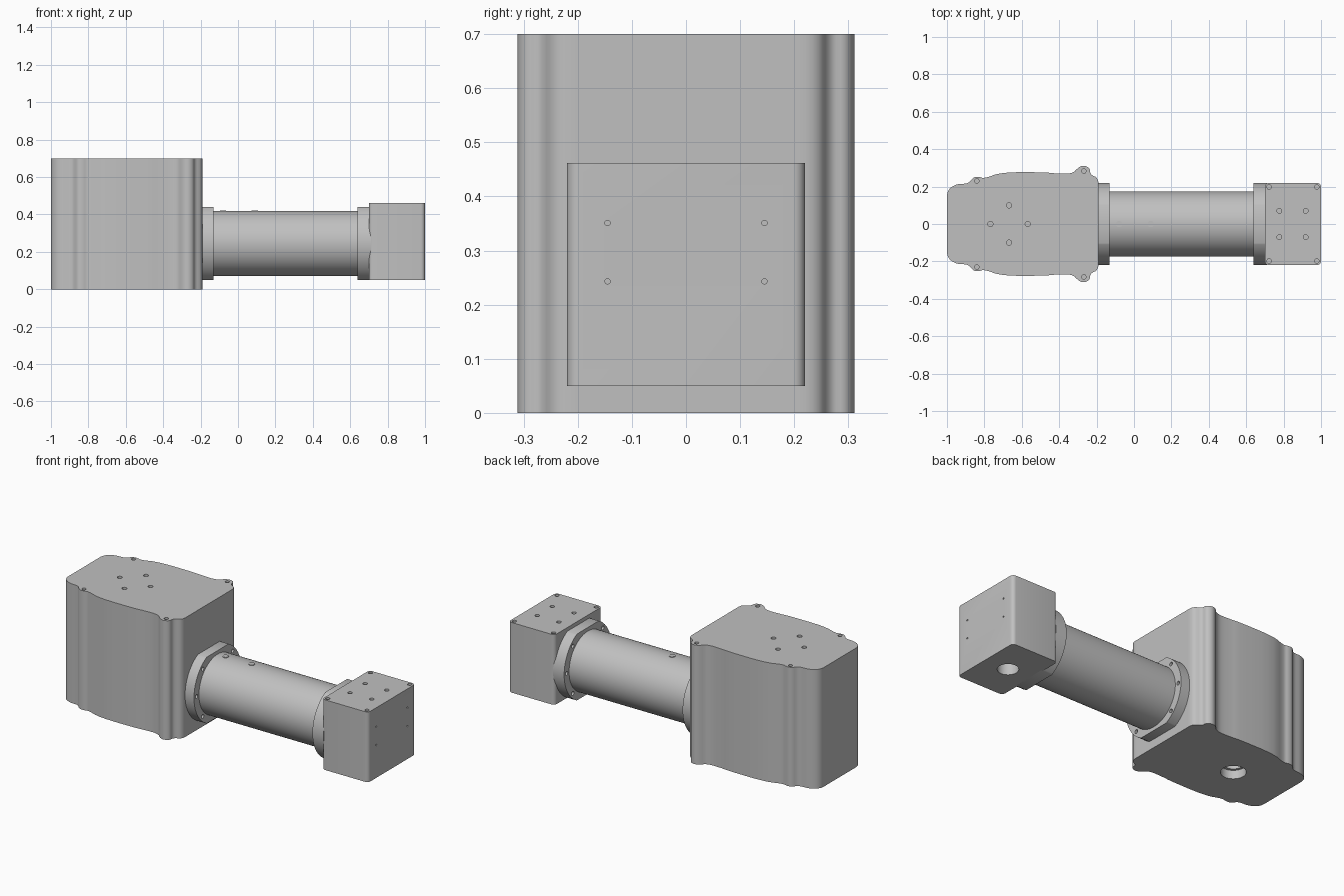
import bpy
import bmesh
from math import cos, sin, pi, radians
from mathutils import Vector, Matrix

if "Cube" in bpy.data.objects:
    bpy.data.objects.remove(bpy.data.objects["Cube"], do_unlink=True)

# Single metal colour
GREY = (0.53, 0.53, 0.53, 1)
metal = bpy.data.materials.new("machined_grey")
metal.use_nodes = True
metal.diffuse_color = GREY
metal.node_tree.nodes["Principled BSDF"].inputs["Base Color"].default_value = GREY

AXIS_Z = 0.245  # height of the tube's centre line


def add_object(name, bm):
    bmesh.ops.recalc_face_normals(bm, faces=bm.faces)
    mesh = bpy.data.meshes.new(name)
    bm.to_mesh(mesh)
    bm.free()
    mesh.materials.append(metal)
    obj = bpy.data.objects.new(name, mesh)
    bpy.context.collection.objects.link(obj)
    return obj


def prism(name, points, start, end, along="Z"):
    """Extrude a closed outline along Z (points are x, y) or X (points are y, z)."""
    bm = bmesh.new()
    place = (lambda a, b: (a, b, start)) if along == "Z" else (lambda a, b: (start, a, b))
    face = bm.faces.new([bm.verts.new(place(a, b)) for a, b in points])
    step = Vector((0, 0, end - start)) if along == "Z" else Vector((end - start, 0, 0))
    moved = bmesh.ops.extrude_face_region(bm, geom=[face], use_keep_orig=True)["geom"]
    bmesh.ops.translate(bm, vec=step, verts=[v for v in moved if isinstance(v, bmesh.types.BMVert)])
    return add_object(name, bm)


def circle(radius, cy, cz, count=96, flat=None):
    """Circle outline, optionally cut flat above and below."""
    pts = []
    for i in range(count):
        a = 2 * pi * i / count
        h = radius * sin(a)
        if flat is not None:
            if abs(h) > flat:
                continue
        pts.append((cy + radius * cos(a), cz + h))
    if flat is not None:
        w = (radius ** 2 - flat ** 2) ** 0.5
        corners = [(cy + sx * w, cz + sz * flat) for sx in (1, -1) for sz in (1, -1)]
        pts = sorted(pts + corners, key=lambda p: Vector((p[0] - cy, p[1] - cz)).angle_signed(Vector((1, 0))))
    return pts


def rounded(points, rounds):
    """Soften an outline by repeated corner cutting."""
    for _ in range(rounds):
        out = []
        for p, q in zip(points, points[1:] + points[:1]):
            p, q = Vector(p), Vector(q)
            out += [tuple(p.lerp(q, 0.25)), tuple(p.lerp(q, 0.75))]
        points = out
    return points


def drill(obj, holes):
    """Cut round holes: (centre of opening, radius, depth, axis)."""
    bm = bmesh.new()
    for centre, radius, depth, axis in holes:
        turn = Matrix.Rotation(pi / 2, 4, "Y") if axis == "X" else Matrix()
        bmesh.ops.create_cone(bm, cap_ends=True, segments=48 if radius > 0.03 else 16,
                              radius1=radius, radius2=radius, depth=2 * depth,
                              matrix=Matrix.Translation(centre) @ turn)
    cutter = add_object("hole_cutter", bm)
    cutter.hide_render = True
    mod = obj.modifiers.new("holes", "BOOLEAN")
    mod.operation = "DIFFERENCE"
    mod.solver = "EXACT"
    mod.use_self = True
    mod.object = cutter
    bpy.context.view_layer.objects.active = obj
    bpy.ops.object.modifier_apply(modifier=mod.name)
    bpy.data.objects.remove(cutter, do_unlink=True)


def smooth(obj):
    bpy.ops.object.select_all(action="DESELECT")
    obj.select_set(True)
    bpy.context.view_layer.objects.active = obj
    bpy.ops.object.shade_smooth_by_angle(angle=radians(30))


# Large gear housing with bolt bosses on its sides
half = [(-1.0, 0.11), (-1.0, 0.18), (-0.95, 0.215), (-0.885, 0.215), (-0.86, 0.25),
        (-0.83, 0.253), (-0.80, 0.243), (-0.71, 0.277), (-0.48, 0.277), (-0.42, 0.27),
        (-0.33, 0.268), (-0.295, 0.305), (-0.265, 0.314), (-0.235, 0.298), (-0.235, 0.265),
        (-0.19, 0.245), (-0.19, 0.18)]
outline = half + [(x, -y) for x, y in reversed(half)]
housing = prism("gear_housing", rounded(outline, 2), 0, 0.7)
TOP = 0.7
holes = [((x, s * y, TOP), 0.012, 0.03, "Z")
         for x, y in ((-0.84, 0.23), (-0.268, 0.283)) for s in (1, -1)]
holes += [((-0.668 + 0.1 * dx, 0.1 * dy, TOP), 0.014, 0.03, "Z")
          for dx, dy in ((1, 0), (-1, 0), (0, 1), (0, -1))]
holes += [((-0.668, 0, 0), 0.067, 0.05, "Z"), ((-0.668, 0, 0), 0.052, 0.16, "Z")]
drill(housing, holes)
smooth(housing)

# Connecting tube with two plugs on top
tube = prism("connecting_tube", circle(0.174, 0, AXIS_Z), -0.17, 0.67, "X")
smooth(tube)
for name, x in (("rear_plug", -0.08), ("middle_plug", 0.09)):
    smooth(prism(name, circle(0.017, x, 0, 24), 0.38, 0.422))

# Bolted flanges, flat above and below
for name, start, end, face_x in (("housing_flange", -0.2, -0.132, -0.132),
                                 ("head_flange", 0.638, 0.71, 0.638)):
    flange = prism(name, circle(0.22, 0, AXIS_Z, flat=0.195), start, end, "X")
    bolts = [radians(a) for a in (0, 45, 135, 180, 225, 315)]
    drill(flange, [((face_x, 0.197 * cos(a), AXIS_Z + 0.197 * sin(a)), 0.011, 0.02, "X")
                   for a in bolts])
    smooth(flange)

# Small output head with softly rounded upright edges
corner = 0.022
box = []
for cx, cy, a0 in ((1 - corner, 0.22 - corner, 0), (0.7 + corner, 0.22 - corner, 90),
                   (0.7 + corner, corner - 0.22, 180), (1 - corner, corner - 0.22, 270)):
    for k in range(7):
        a = radians(a0 + 15 * k)
        box.append((cx + corner * cos(a), cy + corner * sin(a)))
head = prism("output_head", box, 0.05, 0.462)
holes = [((x, s * 0.198, 0.462), 0.012, 0.03, "Z") for x in (0.722, 0.977) for s in (1, -1)]
holes += [((x, s * 0.07, 0.462), 0.013, 0.03, "Z") for x in (0.777, 0.918) for s in (1, -1)]
holes += [((1, s * 0.145, z), 0.005, 0.03, "X") for z in (0.243, 0.351) for s in (1, -1)]
holes.append(((0.848, 0, 0.05), 0.056, 0.15, "Z"))
drill(head, holes)
smooth(head)
